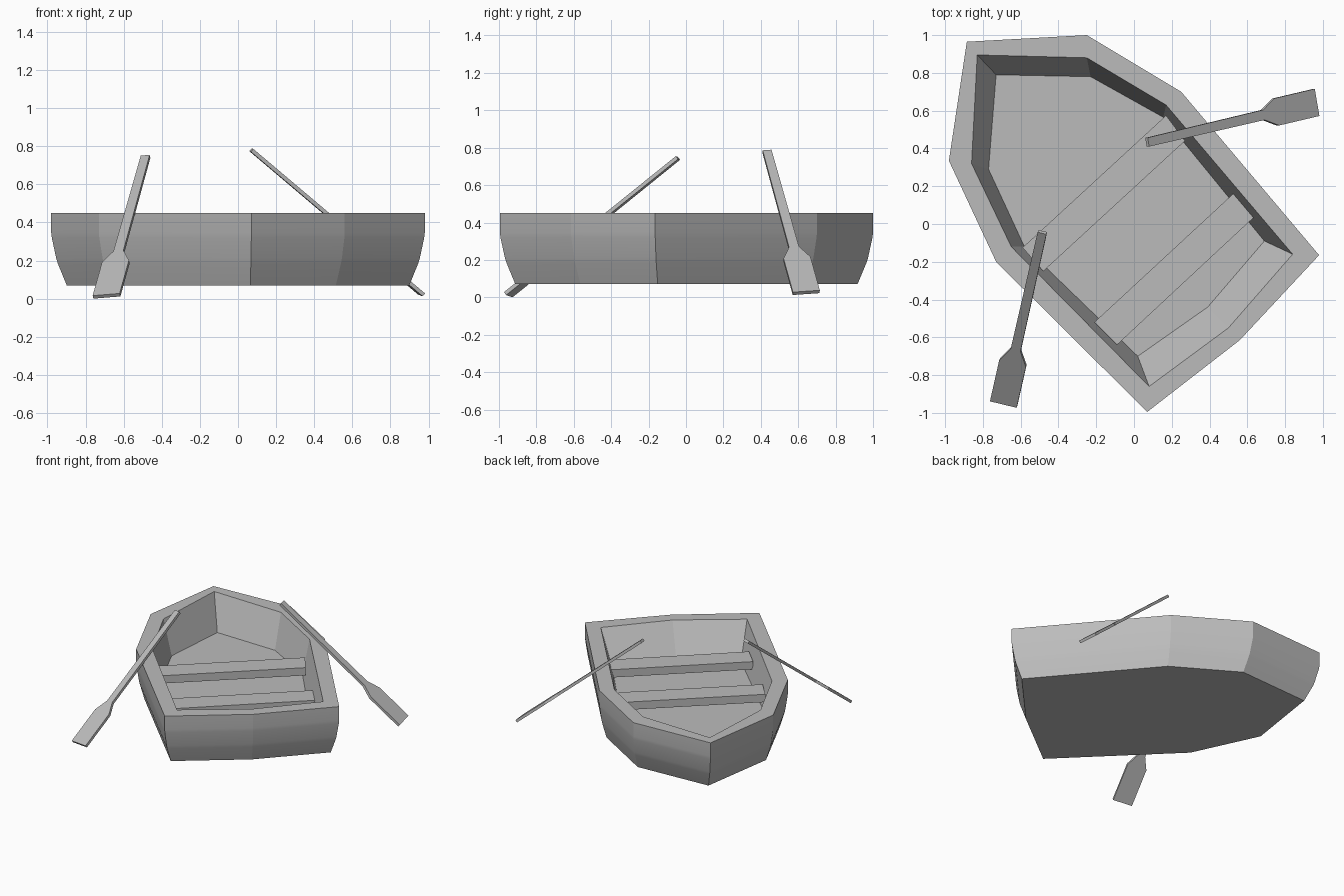
import bpy, bmesh
from mathutils import Vector

cube = bpy.data.objects.get("Cube")
if cube:
    bpy.data.objects.remove(cube, do_unlink=True)

grey = bpy.data.materials.new("weathered_grey")
grey.use_nodes = True
colour = (0.5, 0.5, 0.5, 1)
grey.diffuse_color = colour
bsdf = grey.node_tree.nodes["Principled BSDF"]
bsdf.inputs["Base Color"].default_value = colour
bsdf.inputs["Roughness"].default_value = 0.8


def finish(bm, name):
    bmesh.ops.recalc_face_normals(bm, faces=bm.faces)
    mesh = bpy.data.meshes.new(name)
    bm.to_mesh(mesh)
    bm.free()
    mesh.materials.append(grey)
    obj = bpy.data.objects.new(name, mesh)
    bpy.context.collection.objects.link(obj)
    return obj


# Hull: plan outlines run from the bow round to the square stern
gunwale = [(-.885, .965), (-.25, 1), (.25, .70), (.98, -.165),
           (.56, -.615), (.07, -.995), (-.73, -.20), (-.98, .335)]
inner_rim = [(-.83, .895), (-.25, .88), (.17, .63), (.84, -.16),
             (.50, -.55), (.08, -.86), (-.65, -.12), (-.86, .32)]
floor = [(-.73, .79), (-.23, .78), (.155, .565), (.69, -.09),
         (.39, -.44), (.02, -.70), (-.58, -.12), (-.77, .29)]
# Outer rows as (height, scale of the gunwale outline)
rows = [(.07, .917), (.185, .965), (.21, .973), (.32, .997), (.345, 1), (.45, 1)]
RIM, FLOOR = .45, .20


def build_hull():
    bm = bmesh.new()
    rings = [[bm.verts.new((x * s, y * s, z)) for x, y in gunwale] for z, s in rows]
    rings.append([bm.verts.new((x, y, RIM)) for x, y in inner_rim])
    rings.append([bm.verts.new((x, y, FLOOR)) for x, y in floor])
    for level, (low, high) in enumerate(zip(rings, rings[1:])):
        for i in range(len(low)):
            j = (i + 1) % len(low)
            face = bm.faces.new((low[i], low[j], high[j], high[i]))
            face.smooth = level < len(rows) - 1
    bm.faces.new(rings[0])
    bm.faces.new(rings[-1])
    # Planking rounds up the side, but every corner of the plan stays crisp
    soft = {e for ring in rings[1:len(rows) - 1] for v in ring for e in v.link_edges
            if abs(e.verts[0].co.z - e.verts[1].co.z) < .001}
    for e in bm.edges:
        e.smooth = e in soft
    return finish(bm, "hull")


def prism(name, outline, offset):
    """Flat outline extruded along an offset."""
    bm = bmesh.new()
    face = bm.faces.new([bm.verts.new(p) for p in outline])
    extruded = bmesh.ops.extrude_face_region(bm, geom=[face])["geom"]
    moved = [g for g in extruded if isinstance(g, bmesh.types.BMVert)]
    bmesh.ops.translate(bm, verts=moved, vec=offset)
    return finish(bm, name)


def bench(name, outline):
    prism(name, [(x, y, .33) for x, y in outline], Vector((0, 0, -.06)))


def oar(name, grip, tip, side):
    grip, tip, side = Vector(grip), Vector(tip), Vector(side).normalized()
    # (distance along the oar, half width)
    profile = [(0, .024), (.685, .027), (.762, .073), (1, .073)]
    left = [grip.lerp(tip, t) - side * w for t, w in profile]
    right = [grip.lerp(tip, t) + side * w for t, w in profile]
    normal = (tip - grip).cross(side).normalized() * .02
    prism(name, [p - normal / 2 for p in left + right[::-1]], normal)


build_hull()
bench("middle_bench", [(-.59, -.125), (.17, .575), (.27, .44), (-.48, -.25)])
bench("stern_bench", [(-.21, -.52), (.53, .165), (.64, .04), (-.09, -.64)])
oar("right_oar", (-.485, -.043, .745), (-.69, -.95, .014), (.145, -.035, .012))
oar("left_oar", (.07, .433, .78), (.963, .643, .025), (.025, -.145, -.01))
